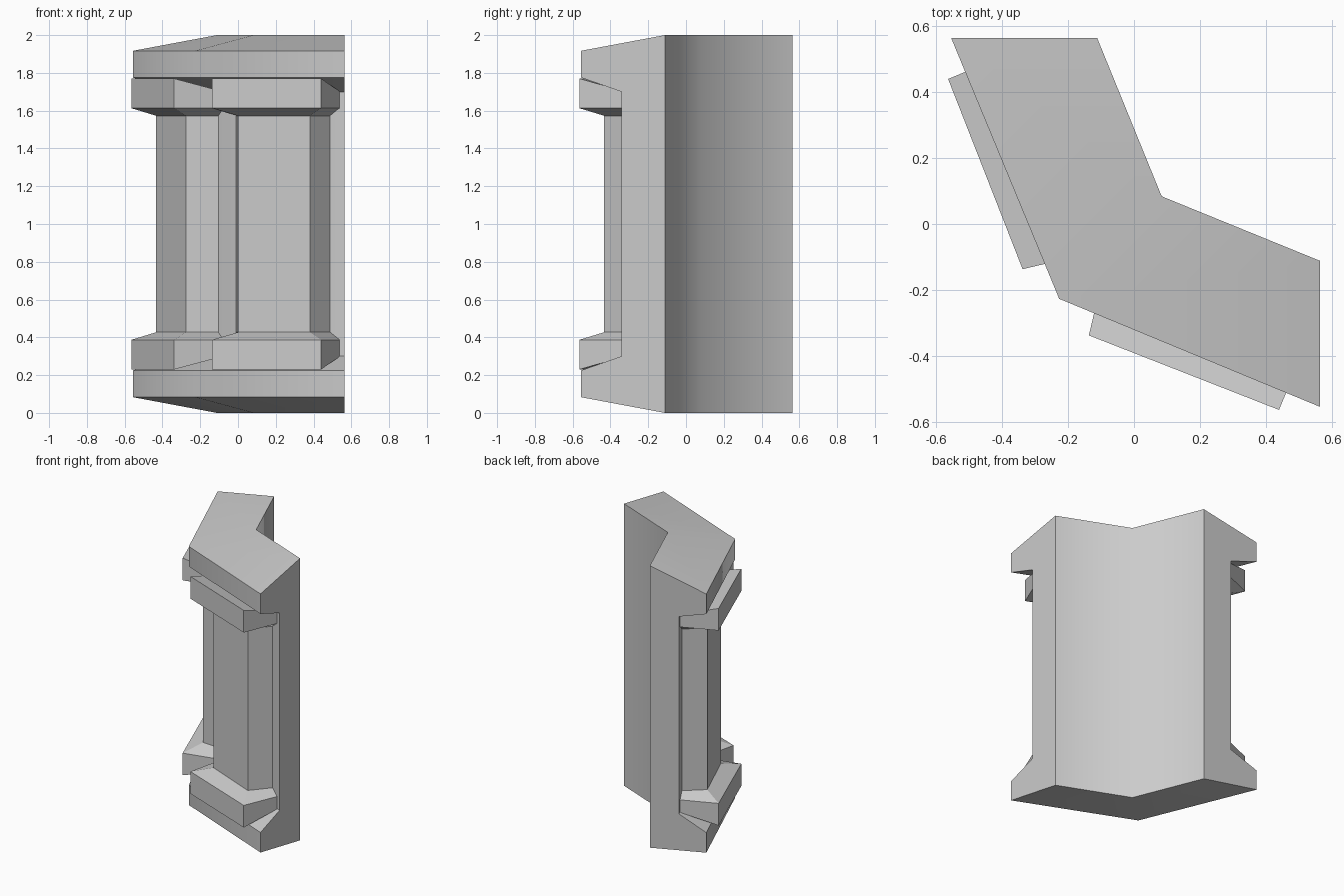
import bpy, bmesh, math

if "Cube" in bpy.data.objects:
    bpy.data.objects.remove(bpy.data.objects["Cube"])


def loft(name, rings, smooth_angle=None):
    """Closed solid made by bridging equal-length rings and capping both ends."""
    bm = bmesh.new()
    loops = [[bm.verts.new(p) for p in ring] for ring in rings]
    n = len(loops[0])
    for a, b in zip(loops, loops[1:]):
        for i in range(n):
            j = (i + 1) % n
            bm.faces.new((a[i], a[j], b[j], b[i]))
    bm.faces.new(loops[0])
    bm.faces.new(loops[-1])
    bmesh.ops.recalc_face_normals(bm, faces=bm.faces)
    me = bpy.data.meshes.new(name)
    bm.to_mesh(me)
    bm.free()
    if smooth_angle:
        for p in me.polygons:
            p.use_smooth = True
        me.set_sharp_from_angle(angle=math.radians(smooth_angle))
    ob = bpy.data.objects.new(name, me)
    bpy.context.collection.objects.link(ob)
    return ob


# Bent wall: one profile (depth 0 = back, 1 = lip) swept around the corner
profile = [(0, 0), (1, 0.083), (1, 0.225), (0.517, 0.30),
           (0.517, 1.70), (1, 1.775), (1, 1.917), (0, 2)]
E = 0.565


def end(d):
    return -0.112 - 0.443 * d


def corner(d):
    return 0.084 - 0.311 * d


loft("bent_wall", [
    [(end(d), E, z) for d, z in profile],
    [(corner(d), corner(d), z) for d, z in profile],
    [(E, end(d), z) for d, z in profile],
], smooth_angle=50)

# Pilasters: flared foot and head around a slimmer shaft (front, front, back, back)
flare = [(-0.137, -0.338), (0.44, -0.564), (0.541, -0.322), (-0.075, -0.075)]
shaft = [(0.0, -0.275), (0.38, -0.433), (0.49, -0.305), (-0.01, -0.102)]
foot = [(flare, (0.23, 0.23, 0.30, 0.30)),
        (flare, (0.387,) * 4),
        (shaft, (0.427,) * 4)]
lower = [[(x, y, z) for (x, y), z in zip(pts, zs)] for pts, zs in foot]
upper = [[(x, y, 2 - z) for x, y, z in ring] for ring in reversed(lower)]
rings = lower + upper
loft("right_pilaster", rings)
loft("left_pilaster", [[(y, x, z) for x, y, z in ring] for ring in rings])
